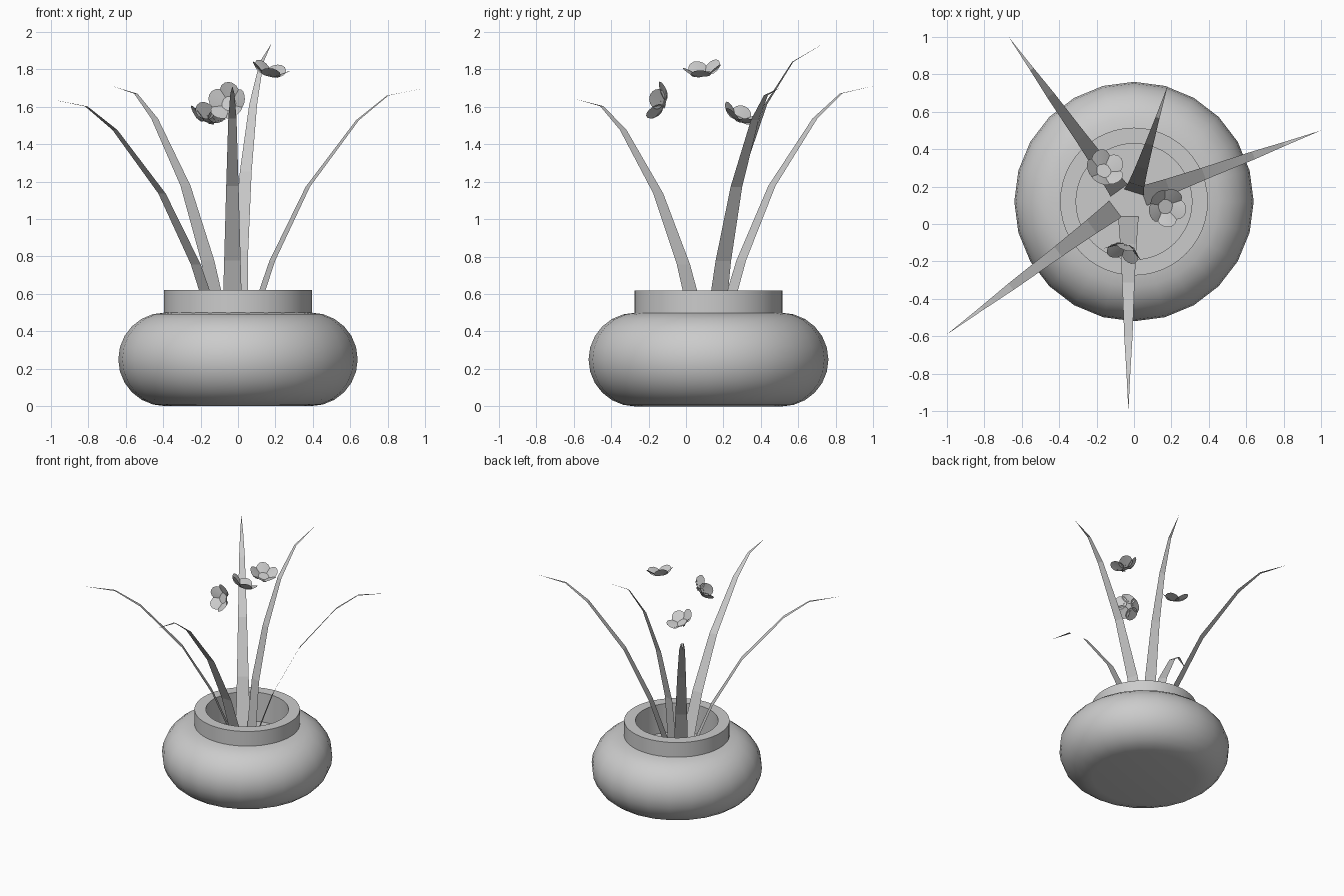
import bpy, bmesh, math
from mathutils import Vector

cube = bpy.data.objects.get("Cube")
if cube:
    bpy.data.objects.remove(cube, do_unlink=True)

grey = bpy.data.materials.new("plain_grey")
grey.use_nodes = True
COLOUR = (0.6, 0.6, 0.6, 1)
grey.diffuse_color = COLOUR
grey.node_tree.nodes["Principled BSDF"].inputs["Base Color"].default_value = COLOUR

POT_CENTRE = Vector((0, 0.12, 0))


def make_object(name, bm, smooth=None):
    mesh = bpy.data.meshes.new(name)
    bm.to_mesh(mesh)
    bm.free()
    mesh.materials.append(grey)
    obj = bpy.data.objects.new(name, mesh)
    bpy.context.collection.objects.link(obj)
    if smooth:
        bpy.ops.object.select_all(action='DESELECT')
        obj.select_set(True)
        bpy.context.view_layer.objects.active = obj
        bpy.ops.object.shade_smooth_by_angle(angle=math.radians(smooth))
    return obj


def lathe(name, profile, sides, smooth):
    """Spin a (radius, height) profile about the pot axis."""
    bm = bmesh.new()
    verts = [bm.verts.new((r, 0, z)) for r, z in profile]
    edges = [bm.edges.new(pair) for pair in zip(verts, verts[1:])]
    bmesh.ops.spin(bm, geom=verts + edges, cent=(0, 0, 0), axis=(0, 0, 1),
                   angle=math.tau, steps=sides, use_duplicate=False)
    bmesh.ops.remove_doubles(bm, verts=bm.verts, dist=0.0005)
    bmesh.ops.recalc_face_normals(bm, faces=bm.faces)
    bmesh.ops.translate(bm, verts=bm.verts, vec=POT_CENTRE)
    return make_object(name, bm, smooth)


# Squat rounded pot body, open at the neck
bulge = [(0.39 + 0.25 * math.cos(a), 0.25 + 0.25 * math.sin(a))
         for a in (math.pi * (i / 12 - 0.5) for i in range(13))]
lathe("pot_body", [(0, 0)] + bulge, 24, 50)

# Straight collar with the hollow and its floor
lathe("pot_collar", [(0.395, 0.49), (0.395, 0.62), (0.31, 0.62),
                     (0.31, 0.38), (0, 0.38)], 48, 40)

# Leaves: flat tapering blades that arch outwards
ARCH = [(0, 0), (0.14, 0.30), (0.34, 0.60), (0.62, 0.87), (0.79, 0.97), (1, 1)]
UPRIGHT = [(0, 0), (0.07, 0.29), (0.23, 0.56), (0.45, 0.79), (0.70, 0.935), (1, 1)]


def leaf(name, base, tip, top, arch=ARCH, width=0.11):
    base, tip = Vector((*base, 0)), Vector((*tip, 0))
    side = (tip - base).normalized().cross(Vector((0, 0, 1)))
    bm = bmesh.new()
    rows = []
    for i, (t, h) in enumerate(arch):
        p = base.lerp(tip, t)
        p.z = 0.38 + (top - 0.38) * h
        half = side * width / 2 * (1 - i / (len(arch) - 1))
        rows.append([bm.verts.new(p - half), bm.verts.new(p + half)])
    for (a, b), (c, d) in zip(rows, rows[1:]):
        bm.faces.new((a, b, d, c))
    bmesh.ops.remove_doubles(bm, verts=bm.verts, dist=0.0005)
    make_object(name, bm)


leaf("leaf_front", (-0.03, 0.04), (-0.03, -1.0), 1.71)
leaf("leaf_right", (-0.1, 0.08), (-1.0, -0.59), 1.64)
leaf("leaf_left", (0.05, 0.15), (1.0, 0.5), 1.70)
leaf("leaf_back_right", (-0.08, 0.18), (-0.67, 1.0), 1.71)
leaf("leaf_back", (0, 0.17), (0.18, 0.74), 1.94, UPRIGHT)


# Flowers: a round centre in a cup of round petals
def flower(name, centre, facing, petals=5, turn=0.0):
    bm = bmesh.new()
    bmesh.ops.create_circle(bm, cap_ends=True, segments=16, radius=0.04)
    bmesh.ops.translate(bm, verts=bm.verts, vec=(0, 0, 0.012))
    for k in range(petals):
        angle = turn + math.tau * k / petals
        out = Vector((math.cos(angle), math.sin(angle), 0))
        across = Vector((-out.y, out.x, 0))
        ring = []
        for j in range(14):
            a = math.tau * j / 14
            reach = 0.5 + 0.5 * math.cos(a)
            p = out * (0.02 + 0.085 * reach) + across * 0.054 * math.sin(a)
            p.z = 0.06 * reach ** 1.3
            ring.append(bm.verts.new(p))
        bm.faces.new(ring)
    bmesh.ops.triangulate(bm, faces=[f for f in bm.faces if len(f.verts) == 14])
    turn_to = Vector(facing).normalized().to_track_quat('Z', 'Y').to_matrix()
    bmesh.ops.rotate(bm, verts=bm.verts, cent=(0, 0, 0), matrix=turn_to)
    bmesh.ops.translate(bm, verts=bm.verts, vec=centre)
    make_object(name, bm, 40)


flower("flower_high", (0.165, 0.095, 1.765), (0.25, -0.15, 0.95))
flower("flower_front", (-0.045, -0.115, 1.615), (-0.3, -0.9, 0.3), turn=0.3)
flower("flower_back", (-0.165, 0.28, 1.525), (0.25, 0.4, 0.88), turn=0.5)
